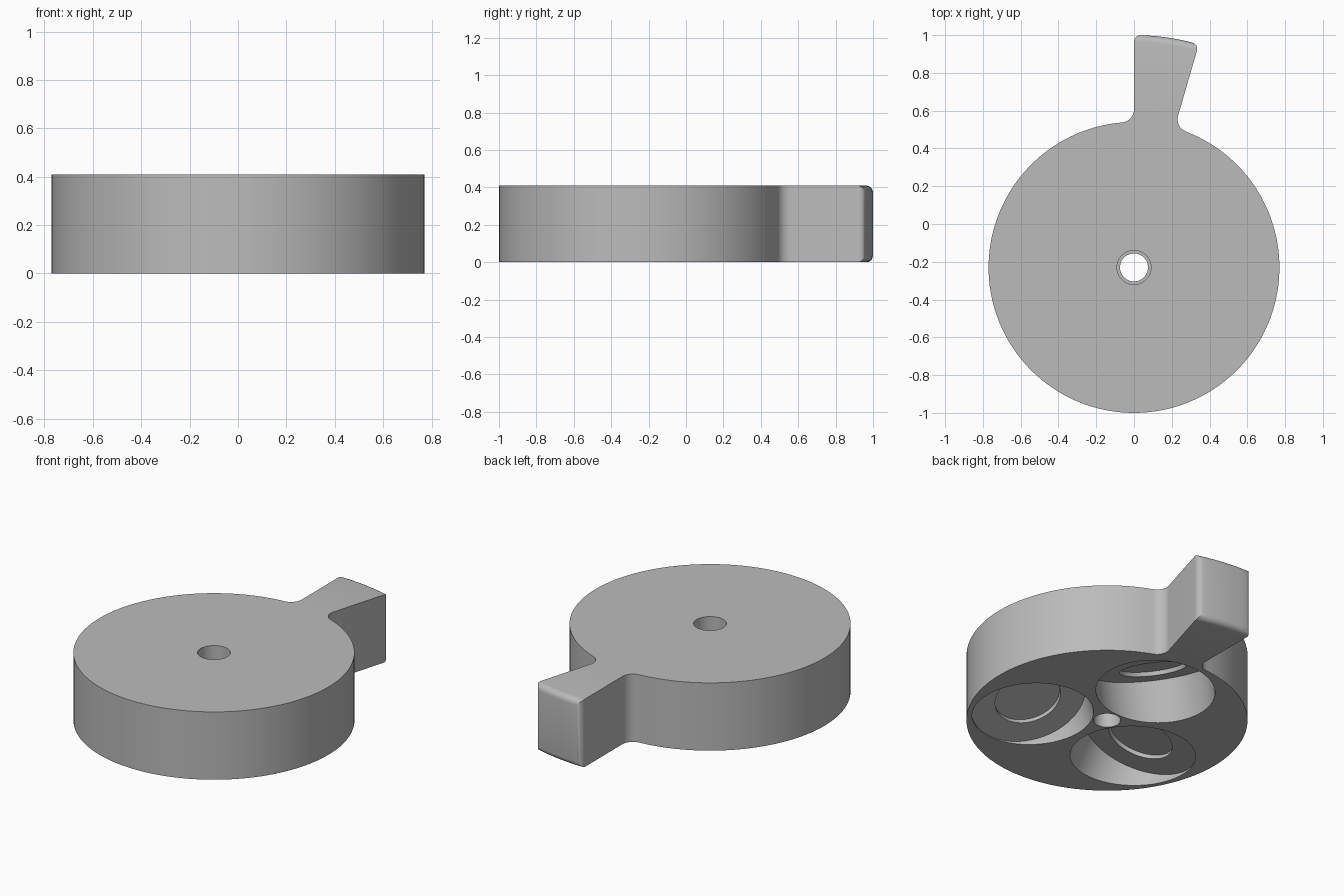
import bpy, bmesh
from math import sin, cos, asin, pi, radians
from mathutils import Vector, Matrix

if "Cube" in bpy.data.objects:
    bpy.data.objects.remove(bpy.data.objects["Cube"], do_unlink=True)

CENTRE = Vector((0, -0.23, 0))
R, TIP, HEIGHT = 0.77, 1.23, 0.41
FILLET, ROUND = 0.07, 0.035
TAB_START, TAB_END = pi / 2, pi / 2 - radians(16.2)

grey = bpy.data.materials.new("grey_plastic")
grey.use_nodes = True
grey.diffuse_color = (0.5, 0.5, 0.5, 1)
grey.node_tree.nodes["Principled BSDF"].inputs["Base Color"].default_value = (0.5, 0.5, 0.5, 1)


def arc(centre, radius, a, b, steps):
    return [centre + radius * Vector((cos(a + (b - a) * i / steps), sin(a + (b - a) * i / steps), 0))
            for i in range(steps + 1)]


def finish(bm, name):
    mesh = bpy.data.meshes.new(name)
    bm.to_mesh(mesh)
    bm.free()
    mesh.materials.append(grey)
    obj = bpy.data.objects.new(name, mesh)
    bpy.context.collection.objects.link(obj)
    return obj


def cylinder(name, radius, bottom, top, matrix):
    bm = bmesh.new()
    bmesh.ops.create_cone(bm, cap_ends=True, segments=96, radius1=radius, radius2=radius,
                          depth=top - bottom,
                          matrix=matrix @ Matrix.Translation((0, 0, (top + bottom) / 2)))
    obj = finish(bm, name)
    obj.hide_render = True
    return obj


# Outline: disc, concave blend, tab end, concave blend
lean = asin(FILLET / (R + FILLET))
left = TAB_START + lean
right = TAB_END - lean
left_c = CENTRE + (R + FILLET) * Vector((cos(left), sin(left), 0))
right_c = CENTRE + (R + FILLET) * Vector((cos(right), sin(right), 0))
tab_end = arc(CENTRE, TIP, TAB_START, TAB_END, 6)
outline = arc(CENTRE, R, left, right + 2 * pi, 128)
outline += arc(right_c, FILLET, right + pi, TAB_END + pi / 2, 8)[1:]
outline += tab_end[::-1]
outline += arc(left_c, FILLET, TAB_START - pi / 2, left - pi, 8)[:-1]

# Disc with tab
bm = bmesh.new()
base = bm.faces.new([bm.verts.new(p) for p in outline])
extruded = bmesh.ops.extrude_face_region(bm, geom=[base])["geom"]
bmesh.ops.translate(bm, vec=(0, 0, HEIGHT), verts=[v for v in extruded if isinstance(v, bmesh.types.BMVert)])
bmesh.ops.recalc_face_normals(bm, faces=bm.faces)

# Rounded edges around the end of the tab
end_faces = {f for f in bm.faces if len(f.verts) == 4
             and all((v.co.xy - CENTRE.xy).length > TIP - 0.01 for v in f.verts)}
edges = [e for e in bm.edges if sum(f in end_faces for f in e.link_faces) == 1]
bmesh.ops.bevel(bm, geom=edges, offset=ROUND, segments=5, profile=0.5, affect='EDGES', clamp_overlap=False)
body = finish(bm, "disc_with_tab")

# Stepped centre hole
middle = Matrix.Translation(CENTRE)
cutters = [cylinder("hole_cutter", 0.074, -0.1, HEIGHT + 0.1, middle),
           cylinder("wide_hole_cutter", 0.09, 0.2, HEIGHT + 0.1, middle)]

# Three tilted pockets in the underside, each with a shallow round recess in its floor
for i in range(3):
    spot = (middle @ Matrix.Rotation(radians(90 + 120 * i), 4, 'Z')
            @ Matrix.Translation((0.413, 0, 0))
            @ Matrix.Rotation(radians(-60), 4, 'Z') @ Matrix.Rotation(radians(20), 4, 'Y'))
    cutters.append(cylinder("pocket_cutter", 0.324, -0.4, 0.125, spot))
    cutters.append(cylinder("recess_cutter", 0.184, -0.1, 0.15, spot))

bpy.ops.object.select_all(action='DESELECT')
bpy.context.view_layer.objects.active = body
body.select_set(True)
for cutter in cutters:
    mod = body.modifiers.new("cut", 'BOOLEAN')
    mod.operation, mod.solver, mod.object = 'DIFFERENCE', 'EXACT', cutter
    bpy.ops.object.modifier_apply(modifier=mod.name)
    bpy.data.objects.remove(cutter, do_unlink=True)
bpy.ops.object.shade_smooth_by_angle(angle=radians(30))
